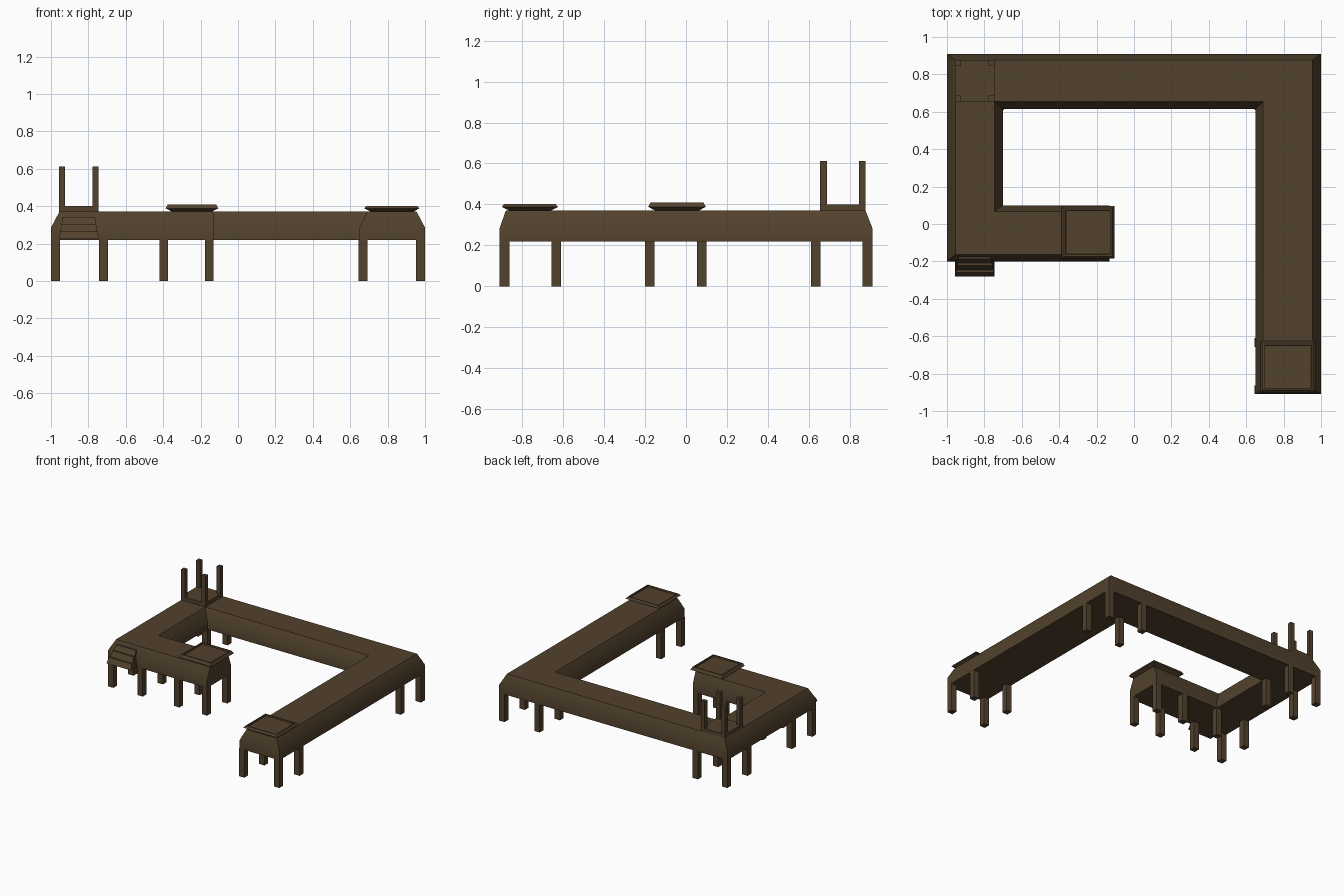
import bpy, bmesh, math

if "Cube" in bpy.data.objects:
    bpy.data.objects.remove(bpy.data.objects["Cube"])

brown = bpy.data.materials.new("dark brown wood")
brown.diffuse_color = (0.084, 0.054, 0.026, 1)
brown.use_nodes = True
brown.node_tree.nodes["Principled BSDF"].inputs["Base Color"].default_value = brown.diffuse_color


def finish(name, bm, smooth=False):
    bmesh.ops.recalc_face_normals(bm, faces=bm.faces)
    me = bpy.data.meshes.new(name)
    bm.to_mesh(me)
    bm.free()
    me.materials.append(brown)
    if smooth:
        for p in me.polygons:
            p.use_smooth = True
        me.set_sharp_from_angle(angle=math.radians(35))
    ob = bpy.data.objects.new(name, me)
    bpy.context.collection.objects.link(ob)
    return ob


def loft(name, rings, smooth=False):
    """Closed solid through a stack of equal-length point rings."""
    bm = bmesh.new()
    vs = [[bm.verts.new(p) for p in r] for r in rings]
    n = len(vs[0])
    for a, b in zip(vs, vs[1:]):
        for i in range(n):
            j = (i + 1) % n
            bm.faces.new((a[i], a[j], b[j], b[i]))
    bm.faces.new(vs[0][::-1])
    bm.faces.new(vs[-1])
    return finish(name, bm, smooth)


def rect(x0, x1, y0, y1, z, d=0.0):
    """Rectangle ring inset by d at height z."""
    return [(x0 + d, y0 + d, z), (x1 - d, y0 + d, z),
            (x1 - d, y1 - d, z), (x0 + d, y1 - d, z)]


def box(name, x0, x1, y0, y1, z0, z1):
    return loft(name, [rect(x0, x1, y0, y1, z0), rect(x0, x1, y0, y1, z1)])


def corner_posts(name, x0, x1, y0, y1, z0, z1, s):
    """Four square posts in the corners of a rectangle."""
    for i, x in enumerate((x0, x1 - s)):
        for j, y in enumerate((y0, y1 - s)):
            box(f"{name}_{i}{j}", x, x + s, y, y + s, z0, z1)


# Winding walkway body: vertical skirt, sloping shoulder, flat top
base = [(-1, .91), (-1, -.2), (-.13, -.2), (-.13, .1), (-.70, .1),
        (-.70, .615), (.65, .615), (.65, -.91), (1, -.91), (1, .91)]
deck = [(-.955, .877), (-.955, -.163), (-.13, -.163), (-.13, .067), (-.745, .067),
        (-.745, .655), (.69, .655), (.69, -.88), (.955, -.88), (.955, .877)]
loft("walkway_body", [[(x, y, .22) for x, y in base],
                      [(x, y, .285) for x, y in base],
                      [(x, y, .37) for x, y in deck]], smooth=True)

# Legs: four under every corner and end
stations = {"back_left": (-1, -.695, .61, .91), "front_left": (-1, -.695, -.2, .1),
            "inner_end": (-.42, -.13, -.2, .1), "back_right": (.645, 1, .61, .91),
            "front_right": (.645, 1, -.91, -.61)}
for key, r in stations.items():
    corner_posts(f"leg_{key}", *r, 0, .22, .047)

# Raised seat block with four tall posts on the back left corner
box("post_platform", -.957, -.745, .655, .877, .365, .40)
corner_posts("tall_post", -.957, -.745, .655, .877, .40, .613, .033)


# Trays on both ends: flared underside and a shallow recess inside the rim
def tray(name, x0, x1, y0, y1, top):
    r = (x0, x1, y0, y1)
    loft(name, [rect(*r, .365, .045), rect(*r, .388, 0), rect(*r, top, .012),
                rect(*r, top, .022), rect(*r, top - .01, .024)])


tray("inner_end_tray", -.387, -.105, -.185, .097, .41)
tray("front_right_tray", .675, .97, -.90, -.625, .402)

# Steps on the front left: tapered slabs, stepping outwards and down
for i, (z0, z1, y, d) in enumerate(((.225, .265, -.28, 0), (.265, .305, -.245, .008),
                                    (.305, .342, -.208, .014))):
    x0, x1 = -.957 + d, -.745 - d
    loft(f"step_{i + 1}", [rect(x0, x1, y, -.15, z0),
                           [(x0 + .006, y + .022, z1), (x1 - .006, y + .022, z1),
                            (x1 - .006, -.15, z1), (x0 + .006, -.15, z1)]])
